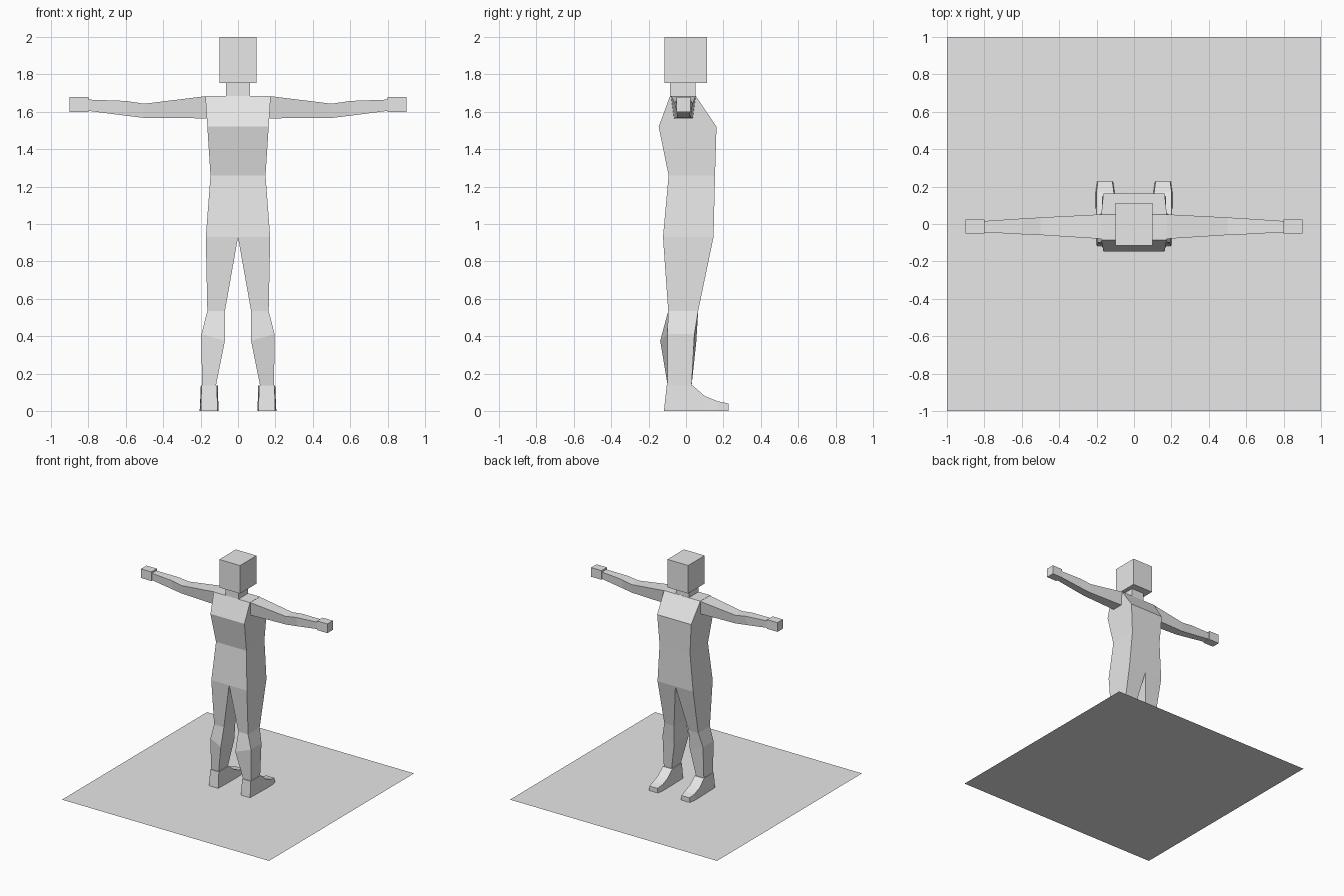
import bpy, bmesh

if "Cube" in bpy.data.objects:
    bpy.data.objects.remove(bpy.data.objects["Cube"])

grey = bpy.data.materials.new("plain_grey")
grey.diffuse_color = (0.8, 0.8, 0.8, 1)
grey.use_nodes = True
grey.node_tree.nodes["Principled BSDF"].inputs["Base Color"].default_value = grey.diffuse_color


def finish(name, bm, mirror=False):
    bmesh.ops.recalc_face_normals(bm, faces=bm.faces)
    me = bpy.data.meshes.new(name)
    bm.to_mesh(me)
    bm.free()
    me.materials.append(grey)
    ob = bpy.data.objects.new(name, me)
    bpy.context.collection.objects.link(ob)
    if mirror:
        ob.modifiers.new("mirror", 'MIRROR').use_mirror_merge = False
    return ob


def loft(name, rings, start=True, end=True, mirror=False):
    """Skin a chain of equal-length rings, optionally capping the ends."""
    bm = bmesh.new()
    loops = [[bm.verts.new(p) for p in r] for r in rings]
    n = len(loops[0])
    for a, b in zip(loops, loops[1:]):
        for i in range(n):
            j = (i + 1) % n
            bm.faces.new((a[i], a[j], b[j], b[i]))
    if start:
        bm.faces.new(loops[0])
    if end:
        bm.faces.new(loops[-1])
    return finish(name, bm, mirror)


def level(x0, x1, y0, y1, z):
    """Horizontal rectangle."""
    return [(x0, y0, z), (x1, y0, z), (x1, y1, z), (x0, y1, z)]


def slice_x(x, z0, z1, y0, y1, inset=0):
    """Upright rectangle across x, narrowed at the bottom by inset."""
    return [(x, y0 + inset, z0), (x, y1 - inset, z0), (x, y1, z1), (x, y0, z1)]


# flat square base
bm = bmesh.new()
bm.faces.new([bm.verts.new(p) for p in level(-1, 1, -1, 1, 0)])
base = finish("base_sheet", bm)

# head and neck
loft("head", [level(-.1, .1, -.115, .113, z) for z in (1.755, 2)])
loft("neck", [level(-.063, .063, -.085, .05, z) for z in (1.685, 1.755)], False, False)

# torso from hips to shoulders
loft("torso", [level(-.172, .172, -.123, .147, .93),
               level(-.147, .147, -.093, .155, 1.26),
               level(-.164, .164, -.146, .163, 1.52),
               level(-.175, .175, -.085, .052, 1.685)], start=False)

# arms and hands
loft("arm", [slice_x(.168, 1.565, 1.684, -.08, .052, .016),
             slice_x(.5, 1.567, 1.643, -.059, .035, .01),
             slice_x(.6, 1.579, 1.658, -.055, .029, .008),
             slice_x(.8, 1.605, 1.665, -.044, .016)], False, False, True)
loft("hand", [slice_x(x, 1.6, 1.68, -.052, .023) for x in (.8, .9)], mirror=True)

# legs with a slanted calf ring
calf = [(.07, -.138, .375), (.195, -.1, .412), (.195, .045, .412), (.075, .055, .37)]
loft("leg", [level(0, .172, -.123, .147, .93),
             level(.07, .164, -.095, .065, .535),
             calf,
             level(.118, .193, -.098, .03, .137)], False, False, True)

# feet: cross-sections from heel to toe (y at bottom, y at top, height, x range)
steps = [(-.118, -.103, .137, .109, .199), (.035, .035, .137, .104, .203),
         (.1, .1, .08, .104, .205), (.17, .17, .052, .104, .205),
         (.228, .228, .04, .112, .197)]
loft("foot", [[(x0, yb, 0), (x1, yb, 0), (x1 - .004, yt, h), (x0 + .004, yt, h)]
              for yb, yt, h, x0, x1 in steps], mirror=True)
